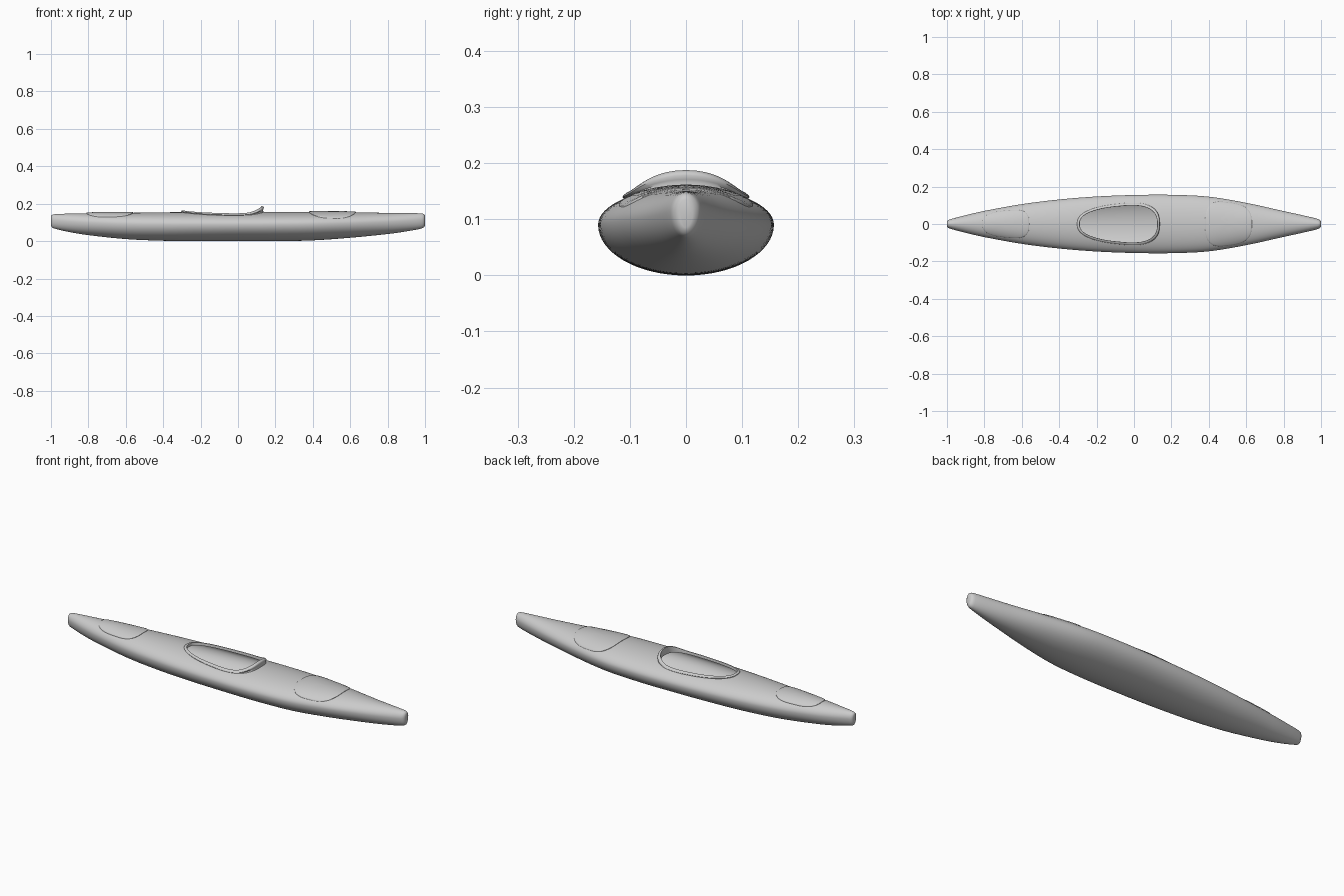
import bpy, bmesh, math

if "Cube" in bpy.data.objects:
    bpy.data.objects.remove(bpy.data.objects["Cube"])

# Hull stations: x, half width, keel z, deck z
ST = [(-1, .012, .085, .134), (-.995, .020, .074, .140), (-.98, .026, .067, .144),
      (-.9, .047, .048, .147), (-.8, .070, .032, .149), (-.6, .106, .011, .151),
      (-.4, .131, .002, .154), (-.2, .147, 0, .155), (0, .155, 0, .155),
      (.2, .156, 0, .156), (.4, .146, .004, .156), (.6, .113, .018, .154),
      (.8, .069, .038, .151), (.9, .047, .052, .150), (.98, .028, .067, .148),
      (.995, .021, .075, .144), (1, .012, .085, .136)]


def station(x):
    """Smooth (Hermite) interpolation of half width, keel and deck heights."""
    x = max(-1, min(1, x))
    i = max(k for k in range(len(ST) - 1) if ST[k][0] <= x)
    slope = lambda k, c: ((ST[min(k + 1, len(ST) - 1)][c] - ST[max(k - 1, 0)][c]) /
                          (ST[min(k + 1, len(ST) - 1)][0] - ST[max(k - 1, 0)][0]))
    h = ST[i + 1][0] - ST[i][0]
    t = (x - ST[i][0]) / h
    return [(2*t**3 - 3*t*t + 1) * ST[i][c] + (t**3 - 2*t*t + t) * h * slope(i, c)
            + (3*t*t - 2*t**3) * ST[i + 1][c] + (t**3 - t*t) * h * slope(i + 1, c)
            for c in (1, 2, 3)]


def deck_z(x, y):
    w, lo, hi = station(x)
    mid = lo + .58 * (hi - lo)
    return mid + (hi - mid) * math.sqrt(max(0, 1 - (y / w) ** 2))


def outline(cx, a, b, taper, n, count=72):
    """Tapered superellipse seen from above."""
    pts = []
    for i in range(count):
        c, s = math.cos(2*math.pi*i/count), math.sin(2*math.pi*i/count)
        u = math.copysign(abs(c) ** (2/n), c)
        v = math.copysign(abs(s) ** (2/n), s)
        pts.append((cx + a*u, b*v*(1 + taper*u)))
    return pts


def loft(name, rings, cap_start=False, cap_end=False, angle=40):
    """Skin a list of closed rings into a mesh object."""
    bm = bmesh.new()
    vr = [[bm.verts.new(p) for p in r] for r in rings]
    for r0, r1 in zip(vr, vr[1:]):
        for j in range(len(r0)):
            k = (j + 1) % len(r0)
            bm.faces.new((r0[j], r0[k], r1[k], r1[j]))
    if cap_start:
        bm.faces.new(vr[0][::-1])
    if cap_end:
        bm.faces.new(vr[-1])
    bmesh.ops.recalc_face_normals(bm, faces=bm.faces)
    me = bpy.data.meshes.new(name)
    bm.to_mesh(me)
    bm.free()
    ob = bpy.data.objects.new(name, me)
    bpy.context.collection.objects.link(ob)
    return ob


def smooth(ob, angle=40):
    bpy.ops.object.select_all(action='DESELECT')
    bpy.context.view_layer.objects.active = ob
    ob.select_set(True)
    bpy.ops.object.shade_smooth_by_angle(angle=math.radians(angle))


# Hull
xs = [-1, -.998, -.995, -.988] + [-.98 + 1.96*i/80 for i in range(81)] + [.988, .995, .998, 1]
rings = []
for x in xs:
    w, lo, hi = station(x)
    mid = lo + .58 * (hi - lo)
    ring = []
    for j in range(64):
        c, s = math.cos(2*math.pi*j/64), math.sin(2*math.pi*j/64)
        ring.append((x, w*c, mid + s*((hi - mid) if s > 0 else (mid - lo))))
    rings.append(ring)
hull = loft("hull", rings, True, True)

# Cockpit opening: cut, then drop the cutter walls and floor to leave an open shell
FLOOR = .11137
opening = outline(-.083, .207, .094, .22, 2.6)
cutter = loft("cockpit_cutter", [[(x, y, z) for x, y in opening] for z in (FLOOR, .3)], True, True)
mod = hull.modifiers.new("opening", 'BOOLEAN')
mod.operation, mod.solver, mod.object = 'DIFFERENCE', 'EXACT', cutter
bpy.context.view_layer.objects.active = hull
bpy.ops.object.modifier_apply(modifier=mod.name)
bpy.data.objects.remove(cutter)
bm = bmesh.new()
bm.from_mesh(hull.data)
bmesh.ops.delete(bm, geom=[v for v in bm.verts if abs(v.co.z - FLOOR) < 2e-6], context='VERTS')
bm.to_mesh(hull.data)
bm.free()
smooth(hull)

# Cockpit rim: small flanged lip, raised behind the paddler
rim_rings = []
for off, up, lift in ((0, -.006, 0), (0, .004, .7), (.001, .009, 1), (.006, .010, 1), (.012, .008, .9),
                      (.014, .005, .8), (.012, .002, .6), (.010, .001, .4), (.014, -.004, 0)):
    ring = []
    for x, y in outline(-.083, .207 + off, .094 + off, .22, 2.6):
        t = max(0, min(1, (x - .03) / .1))
        rise = .022 * t*t * (3 - 2*t) * max(0, 1 - (y / .11) ** 2)
        ring.append((x, y, deck_z(x, y) + up + lift*rise))
    rim_rings.append(ring)
smooth(loft("cockpit_rim", rim_rings), 50)

# Hatch covers: thin raised panels following the deck
for name, shape in (("front_hatch", (-.685, .125, .072, .18, 3)),
                    ("rear_hatch", (.505, .125, .116, -.13, 3))):
    pts = outline(*shape)
    rings = []
    for k, up in ((1, -.002), (1, .002), (.985, .0035), (.95, .004), (.8, .005),
                  (.6, .0055), (.4, .006), (.2, .006), (.02, .006)):
        ring = []
        for x, y in pts:
            px, py = shape[0] + (x - shape[0])*k, y*k
            ring.append((px, py, deck_z(px, py) + up))
        rings.append(ring)
    smooth(loft(name, rings, False, True))
